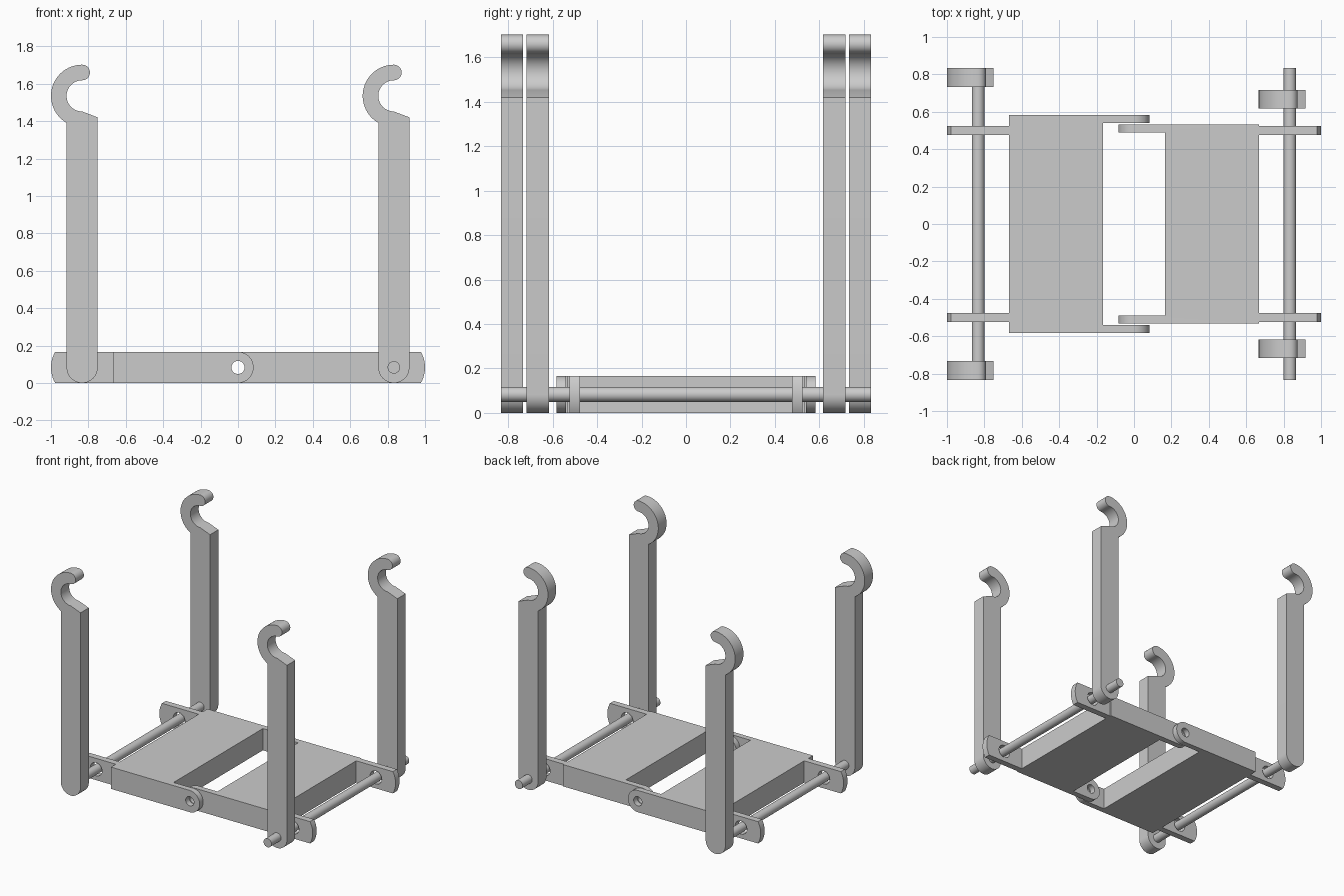
import bpy, bmesh
from math import sin, cos, pi, radians

if "Cube" in bpy.data.objects:
    bpy.data.objects.remove(bpy.data.objects["Cube"])

R = 0.0833          # half height of the frame and legs
PIVOT = 0.8333      # x of the leg rods


def arc(cx, cz, r, a0, a1, n=24):
    """Points along an arc, angles in degrees."""
    return [(cx + r * cos(radians(a0 + (a1 - a0) * i / n)),
             cz + r * sin(radians(a0 + (a1 - a0) * i / n))) for i in range(n + 1)]


def circle(cx, cz, r):
    return arc(cx, cz, r, 0, 360, 40)[:-1]


def solid(name, loops, lo, hi, along_y=True):
    """Extrude filled outlines (first is outer, rest are holes) from lo to hi."""
    cu = bpy.data.curves.new(name, 'CURVE')
    cu.dimensions = '2D'
    cu.fill_mode = 'BOTH'
    cu.extrude = (hi - lo) / 2
    for pts in loops:
        s = cu.splines.new('POLY')
        s.points.add(len(pts) - 1)
        for p, (u, v) in zip(s.points, pts):
            p.co = (u, v, 0, 1)
        s.use_cyclic_u = True
    tmp = bpy.data.objects.new(name + "_outline", cu)
    bpy.context.collection.objects.link(tmp)
    dg = bpy.context.evaluated_depsgraph_get()
    me = bpy.data.meshes.new_from_object(tmp.evaluated_get(dg))
    bpy.data.objects.remove(tmp)
    mid = (lo + hi) / 2
    bm = bmesh.new()
    bm.from_mesh(me)
    for v in bm.verts:
        x, y, z = v.co
        v.co = (x, mid - z, y) if along_y else (x, y, mid + z)
    bmesh.ops.remove_doubles(bm, verts=bm.verts, dist=1e-5)
    bmesh.ops.recalc_face_normals(bm, faces=bm.faces)
    bm.to_mesh(me)
    bm.free()
    ob = bpy.data.objects.new(name, me)
    bpy.context.collection.objects.link(ob)
    return ob


def smooth(ob):
    bpy.ops.object.select_all(action='DESELECT')
    ob.select_set(True)
    bpy.context.view_layer.objects.active = ob
    bpy.ops.object.shade_smooth_by_angle(angle=radians(30))


def frame_half(name, side, y_out, y_in):
    """Plate with hinge arms and rod ears: side silhouette cut by top outline."""
    flip = lambda pts: [(side * x, z) for x, z in pts]
    silhouette = arc(0, R, R, 90, 270) + arc(PIVOT, R, 0.1667, -30, 30, 12)
    body = solid(name, [flip(silhouette), flip(circle(0, R, 0.035)),
                        flip(circle(PIVOT, R, 0.05))], -0.7, 0.7)
    half = [(1.1, 0.477), (1.1, 0.525), (0.667, 0.525), (0.667, y_out),
            (-0.2, y_out), (-0.2, y_in), (0.167, y_in)]
    back = [(x, -y) for x, y in reversed(half)]
    top = half + back + [(0.667, -0.477), (0.667, 0.477)]
    cutter = solid(name + "_cutter", [flip(top)], -0.1, 0.3, along_y=False)
    cutter.hide_render = True
    m = body.modifiers.new("trim", 'BOOLEAN')
    m.operation = 'INTERSECT'
    m.solver = 'EXACT'
    m.object = cutter
    dg = bpy.context.evaluated_depsgraph_get()
    body.data = bpy.data.meshes.new_from_object(body.evaluated_get(dg))
    body.modifiers.clear()
    bpy.data.objects.remove(cutter)
    smooth(body)


# Two hinged frame halves
frame_half("left_frame", -1, 0.583, 0.54)
frame_half("right_frame", 1, 0.533, 0.488)

# Rods through the ears
for name, x, reach in (("left_rod", -PIVOT, 0.735), ("right_rod", PIVOT, 0.833)):
    smooth(solid(name, [circle(x, R, 0.0333)], -reach, reach))

# Four legs with an open hook on top
HOOK = 1.535
leg = (arc(0, R, R, 180, 360) + [(R, 1.42)]
       + arc(0, HOOK, R, 270, 90)                      # inside of the hook
       + arc(0, HOOK + 0.125, 0.0417, -90, 90, 14)[1:]  # rounded tip
       + arc(0, HOOK, 0.1667, 90, 240)[1:])            # outside of the hook
for label, x, y0, y1 in (("left", -PIVOT, 0.733, 0.833), ("right", PIVOT, 0.617, 0.717)):
    outline = [(x + u, z) for u, z in leg]
    smooth(solid("front_%s_leg" % label, [outline], -y1, -y0))
    smooth(solid("back_%s_leg" % label, [outline], y0, y1))
